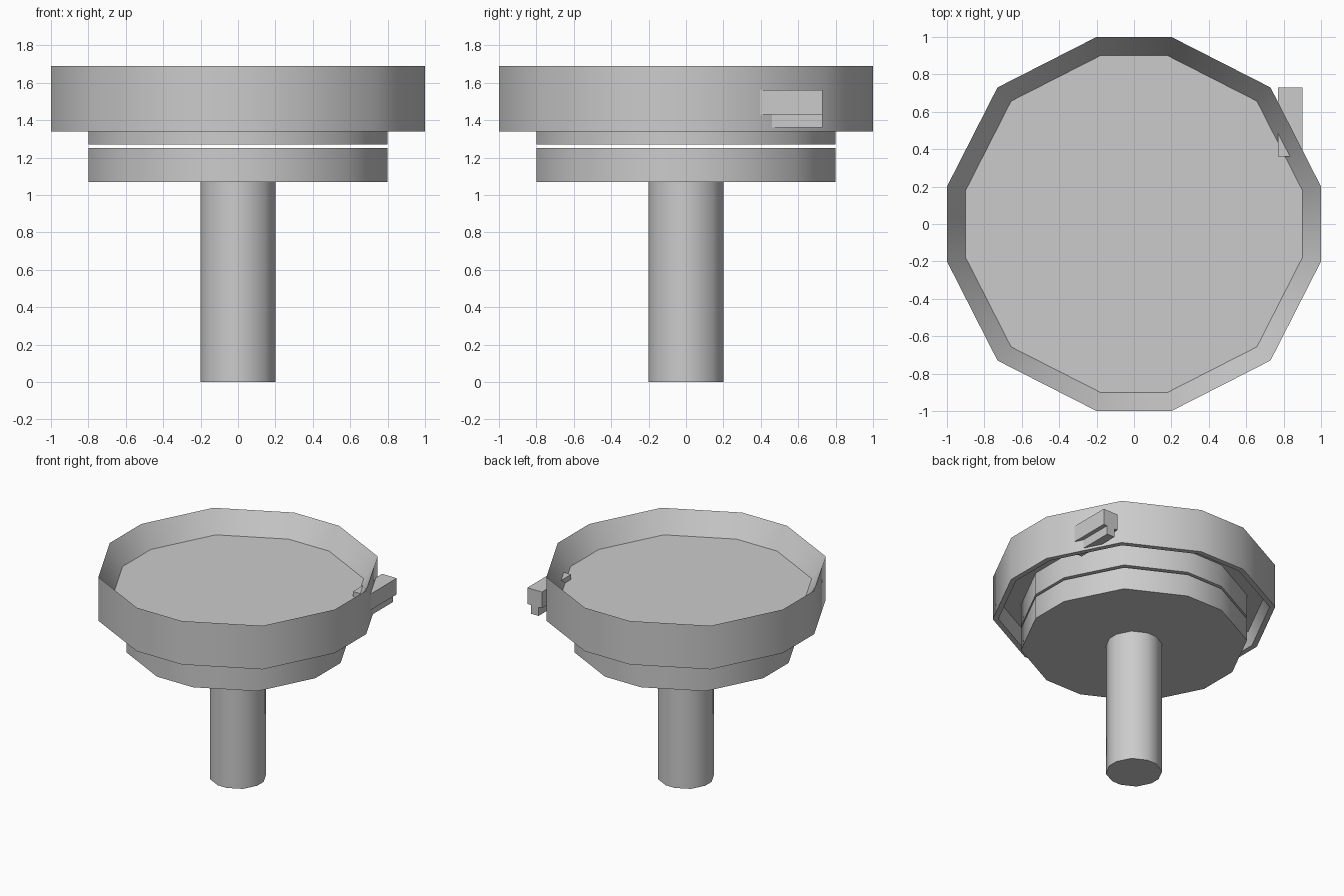
import bpy, bmesh
from math import radians

if "Cube" in bpy.data.objects:
    bpy.data.objects.remove(bpy.data.objects["Cube"])


def ring12(r):
    """Twelve-sided outline of half-width r, flats facing the axes."""
    pts = [(1, .2), (.73, .73), (.2, 1)]
    out = []
    for c, s in ((1, 0), (0, 1), (-1, 0), (0, -1)):
        out += [(r * (x * c - y * s), r * (x * s + y * c)) for x, y in pts]
    return out


def lathe12(name, profile):
    """Loft twelve-sided rings through (radius, z) pairs and cap both ends."""
    bm = bmesh.new()
    rings = [[bm.verts.new((x, y, z)) for x, y in ring12(r)] for r, z in profile]
    for a, b in zip(rings, rings[1:]):
        for i in range(12):
            j = (i + 1) % 12
            bm.faces.new((a[i], a[j], b[j], b[i]))
    bm.faces.new(rings[0][::-1])
    bm.faces.new(rings[-1])
    finish(name, bm)


def finish(name, bm):
    bmesh.ops.recalc_face_normals(bm, faces=bm.faces)
    me = bpy.data.meshes.new(name)
    bm.to_mesh(me)
    bm.free()
    ob = bpy.data.objects.new(name, me)
    bpy.context.collection.objects.link(ob)
    bpy.context.view_layer.objects.active = ob
    bpy.ops.object.select_all(action='DESELECT')
    ob.select_set(True)
    bpy.ops.object.shade_smooth_by_angle(angle=radians(40))


# Supporting stem
lathe12("stem", [(.2, 0), (.2, 1.07)])

# Lower plate, separated from the bowl by a thin gap
lathe12("lower_plate", [(.8, 1.07), (.8, 1.25)])

# Dished bowl: base collar, recessed underside, outer rim, sunken floor
lathe12("bowl", [(.8, 1.27), (.8, 1.45), (.93, 1.45), (.96, 1.34),
                 (1, 1.34), (1, 1.69), (.9, 1.52)])

# Side lever: T-shaped section extruded along y
section = [(.77, 1.56), (.77, 1.43), (.80, 1.43), (.80, 1.36),
           (.867, 1.36), (.867, 1.43), (.90, 1.43), (.90, 1.56)]
bm = bmesh.new()
near, far = [[bm.verts.new((x, y, z)) for x, z in section] for y in (.36, .73)]
for i in range(len(section)):
    j = (i + 1) % len(section)
    bm.faces.new((near[i], near[j], far[j], far[i]))
bm.faces.new(near)
bm.faces.new(far[::-1])
finish("side_lever", bm)
